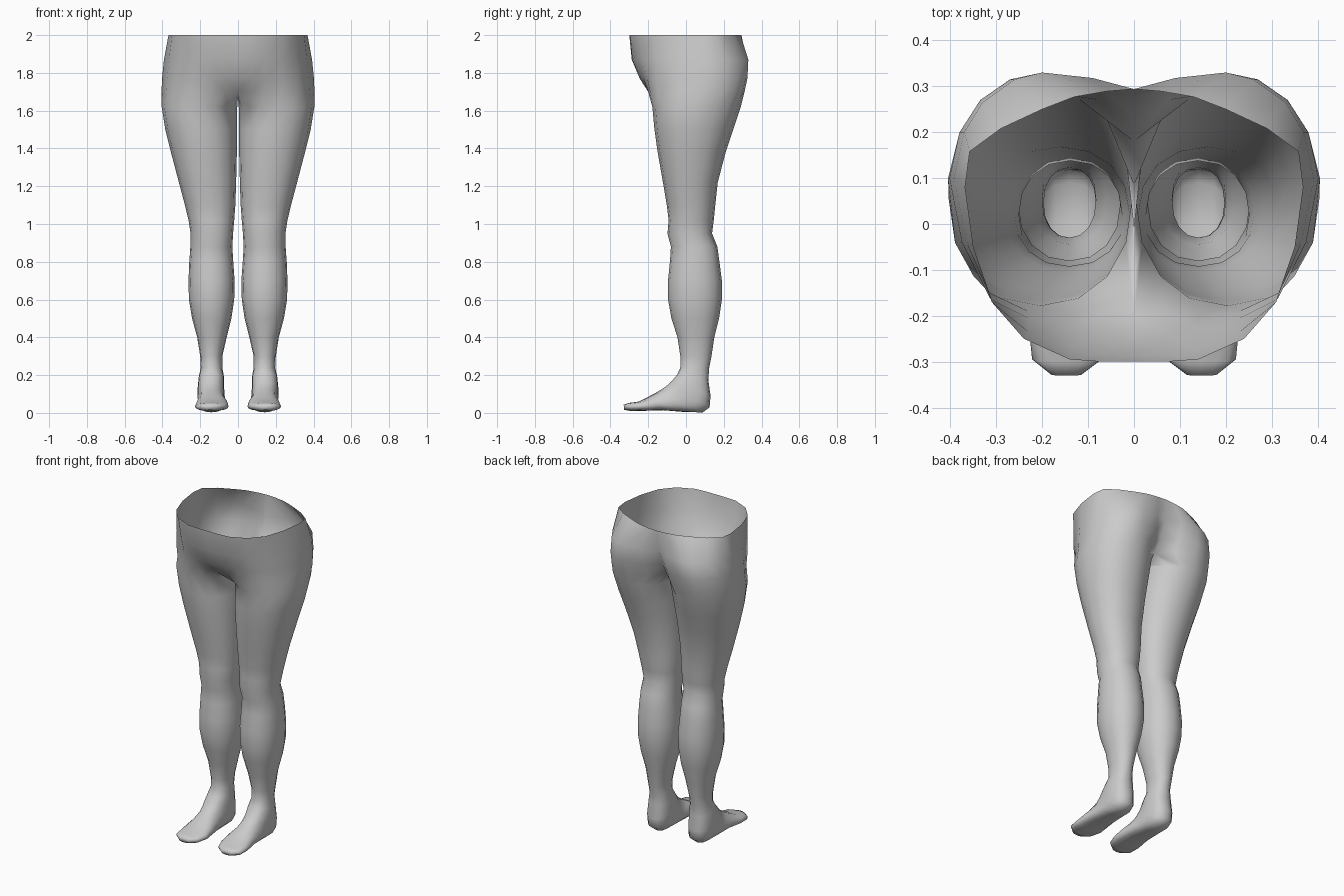
import bpy, bmesh, math

N = 16  # sides per ring; k=0 front, k=4 outer, k=8 back, k=12 inner

# Hip outlines, front centre line round to back centre line: z, then (x, y)
HIPS = [
    (2.00, [(0, -.30), (.07, -.30), (.14, -.295), (.24, -.25), (.31, -.17), (.35, -.05), (.368, .08),
            (.358, .158), (.29, .208), (.2, .25), (.13, .277), (.06, .289), (0, .294)]),
    (1.87, [(0, -.287), (.07, -.284), (.14, -.272), (.23, -.235), (.31, -.165), (.365, -.04), (.392, .1),
            (.37, .2), (.33, .265), (.26, .315), (.2, .33), (.09, .318), (0, .275)]),
    (1.77, [(0, -.245), (.07, -.238), (.14, -.225), (.23, -.205), (.315, -.16), (.375, -.04), (.402, .1),
            (.38, .2), (.335, .27), (.27, .315), (.2, .325), (.08, .3), (0, .235)]),
    (1.70, [(0, -.2), (.07, -.195), (.14, -.2), (.23, -.19), (.315, -.15), (.378, -.04), (.405, .1),
            (.38, .195), (.335, .26), (.27, .3), (.19, .31), (.075, .27), (0, .18)]),
]

# Leg levels: z, inner x, outer x, front y, back y
LEG = [
    (1.62, .004, .404, -.178, .29), (1.50, .004, .385, -.167, .25), (1.38, .006, .355, -.15, .21),
    (1.22, .01, .313, -.122, .168), (1.10, .014, .281, -.102, .155), (1.02, .02, .262, -.092, .147),
    (.95, .026, .251, -.098, .138), (.88, .03, .252, -.08, .166), (.80, .025, .258, -.085, .177),
    (.70, .018, .262, -.095, .19), (.60, .02, .26, -.095, .19), (.50, .035, .243, -.077, .175),
    (.40, .06, .216, -.045, .15), (.30, .083, .2, -.03, .135), (.24, .083, .197, -.03, .123),
]

# Foot sections: top/front y, z, heel/sole y, z, inner x, outer x
FOOT = [
    (-.045, .205, .118, .175, .074, .208), (-.08, .163, .13, .09, .073, .214),
    (-.10, .145, .125, .03, .07, .214), (-.125, .128, .09, .003, .07, .212),
    (-.15, .112, 0, .004, .068, .212), (-.20, .085, -.12, .014, .055, .22),
    (-.25, .06, -.22, .011, .05, .228), (-.30, .053, -.29, .01, .07, .222),
    (-.33, .043, -.327, .016, .115, .18),
]


def power(v, e):
    return math.copysign(abs(v) ** e, v)


def hip_ring(z, pts):
    ring = [None] * N
    for j, (x, y) in enumerate(pts):
        ring[(j - 2) % N] = (x, y, z)
    for i in (1, 2, 3):  # crotch line between the legs
        y = pts[12][1] + (pts[0][1] - pts[12][1]) * i / 4
        ring[10 + i] = (0, y, z - .03)
    return ring


def oval_ring(yf, zf, yb, zb, x0, x1, e):
    ring = []
    for k in range(N):
        t = 2 * math.pi * k / N
        s = (1 - power(math.cos(t), e)) / 2
        x = (x0 + x1) / 2 + (x1 - x0) / 2 * power(math.sin(t), e)
        ring.append((x, yf + (yb - yf) * s, zf + (zb - zf) * s))
    return ring


rings = [hip_ring(z, p) for z, p in HIPS]
rings += [oval_ring(f, z, b, z, a, o, .92) for z, a, o, f, b in LEG]
rings += [oval_ring(*row, .8) for row in FOOT]

# Loft one half, leaving the waist open and the centre plane empty
bm = bmesh.new()
loops = [[bm.verts.new(p) for p in ring] for ring in rings]
for a, b in zip(loops, loops[1:]):
    for k in range(N):
        quad = [a[k], a[(k + 1) % N], b[(k + 1) % N], b[k]]
        if any(v.co.x > 1e-5 for v in quad):
            bm.faces.new(quad[::-1])
bm.faces.new(loops[-1])
bmesh.ops.delete(bm, geom=[v for v in bm.verts if not v.link_faces], context='VERTS')
bmesh.ops.recalc_face_normals(bm, faces=bm.faces)

mesh = bpy.data.meshes.new("hips_and_legs")
bm.to_mesh(mesh)
bm.free()
mesh.shade_smooth()
body = bpy.data.objects.new("hips_and_legs", mesh)
bpy.context.collection.objects.link(body)

# Mirror to the other leg
mirror = body.modifiers.new("mirror", 'MIRROR')
mirror.use_axis[0] = True
mirror.merge_threshold = .001
